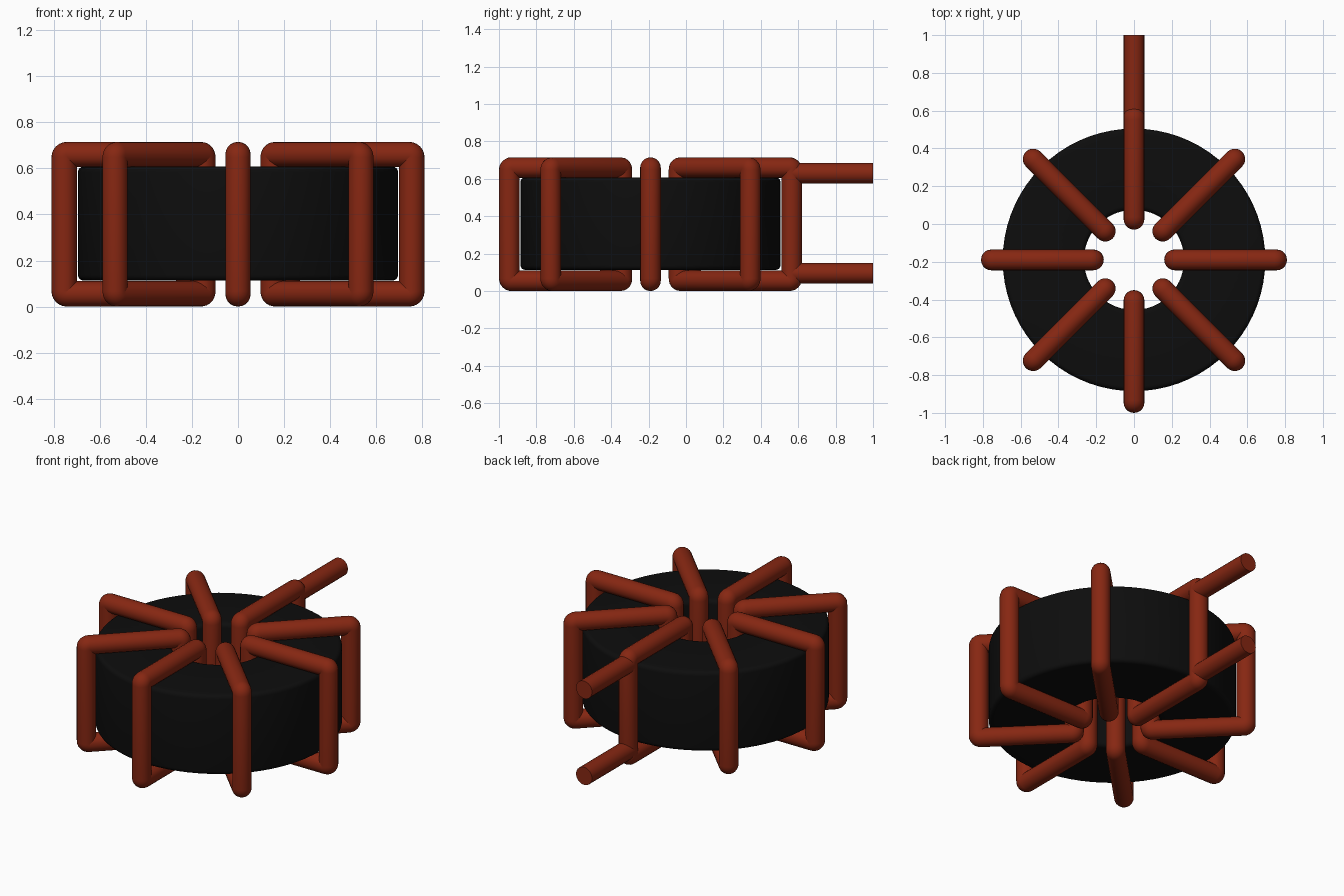
import bpy
import bmesh
from math import radians, pi, sin, cos
from mathutils import Matrix, Vector

if "Cube" in bpy.data.objects:
    bpy.data.objects.remove(bpy.data.objects["Cube"], do_unlink=True)

CENTER_Y = -0.19
WIRE = 0.055
R_IN, R_OUT = 0.215, 0.755
Z_LOW, Z_HIGH = WIRE, 0.66


def make_material(name, color):
    mat = bpy.data.materials.new(name)
    mat.use_nodes = True
    mat.diffuse_color = color
    bsdf = mat.node_tree.nodes["Principled BSDF"]
    bsdf.inputs["Base Color"].default_value = color
    bsdf.inputs["Roughness"].default_value = 0.6
    return mat


def finish(name, bm, mat, angle):
    bmesh.ops.recalc_face_normals(bm, faces=bm.faces)
    mesh = bpy.data.meshes.new(name)
    bm.to_mesh(mesh)
    bm.free()
    mesh.materials.append(mat)
    obj = bpy.data.objects.new(name, mesh)
    bpy.context.collection.objects.link(obj)
    bpy.ops.object.select_all(action='DESELECT')
    obj.select_set(True)
    bpy.context.view_layer.objects.active = obj
    bpy.ops.object.shade_smooth_by_angle(angle=radians(angle))
    return obj


def sweep(bm, frames, sides=20, closed=True):
    """Round tube through (centre, outward direction, side direction) frames."""
    rings = []
    for center, out, side in frames:
        rings.append([bm.verts.new(center + WIRE * (cos(a) * out + sin(a) * side))
                      for a in (2 * pi * i / sides for i in range(sides))])
    pairs = list(zip(rings, rings[1:]))
    if closed:
        pairs.append((rings[-1], rings[0]))
    else:
        bm.faces.new(rings[0])
        bm.faces.new(rings[-1])
    for a, b in pairs:
        for i in range(sides):
            j = (i + 1) % sides
            bm.faces.new((a[i], a[j], b[j], b[i]))


black = make_material("ferrite black", (0.004, 0.004, 0.004, 1))
copper = make_material("copper red", (0.24, 0.02, 0.006, 1))

# Ring core: a rounded rectangle spun about the vertical axis
bm = bmesh.new()
r0, r1, z0, z1, bev = 0.265, 0.695, 0.113, 0.608, 0.025
profile = []
corners = [(r1 - bev, z1 - bev), (r0 + bev, z1 - bev),
           (r0 + bev, z0 + bev), (r1 - bev, z0 + bev)]
for quarter, (r, z) in enumerate(corners):
    for step in range(5):
        a = (quarter + step / 4) * pi / 2
        profile.append((r + bev * cos(a), z + bev * sin(a)))
segments = 72
rings = [[bm.verts.new((r * cos(t), r * sin(t) + CENTER_Y, z)) for r, z in profile]
         for t in (2 * pi * s / segments for s in range(segments))]
for s in range(segments):
    a, b = rings[s], rings[(s + 1) % segments]
    for i in range(len(profile)):
        j = (i + 1) % len(profile)
        bm.faces.new((a[i], b[i], b[j], a[j]))
finish("ring_core", bm, black, 40)

# Eight wire turns: closed rectangular loops with tight bends
bend = 0.012
side = Vector((0, 1, 0))
loop_corners = [(R_OUT - bend, Z_HIGH - bend), (R_IN + bend, Z_HIGH - bend),
                (R_IN + bend, Z_LOW + bend), (R_OUT - bend, Z_LOW + bend)]
for n in range(8):
    bm = bmesh.new()
    frames = []
    for quarter, (r, z) in enumerate(loop_corners):
        for step in range(7):
            a = (quarter + step / 6) * pi / 2
            out = Vector((cos(a), 0, sin(a)))
            frames.append((Vector((r, 0, z)) + bend * out, out, side))
    sweep(bm, frames)
    bm.transform(Matrix.Translation((0, CENTER_Y, 0)) @ Matrix.Rotation(n * pi / 4, 4, 'Z'))
    finish(f"wire_turn_{n + 1}", bm, copper, 60)

# Two straight leads leaving the rear turn
for name, z in (("upper_lead", 0.63), ("lower_lead", 0.095)):
    bm = bmesh.new()
    ends = [(Vector((0, y, z)), Vector((1, 0, 0)), Vector((0, 0, 1)))
            for y in (CENTER_Y + R_OUT, 1.0)]
    sweep(bm, ends, closed=False)
    finish(name, bm, copper, 40)
